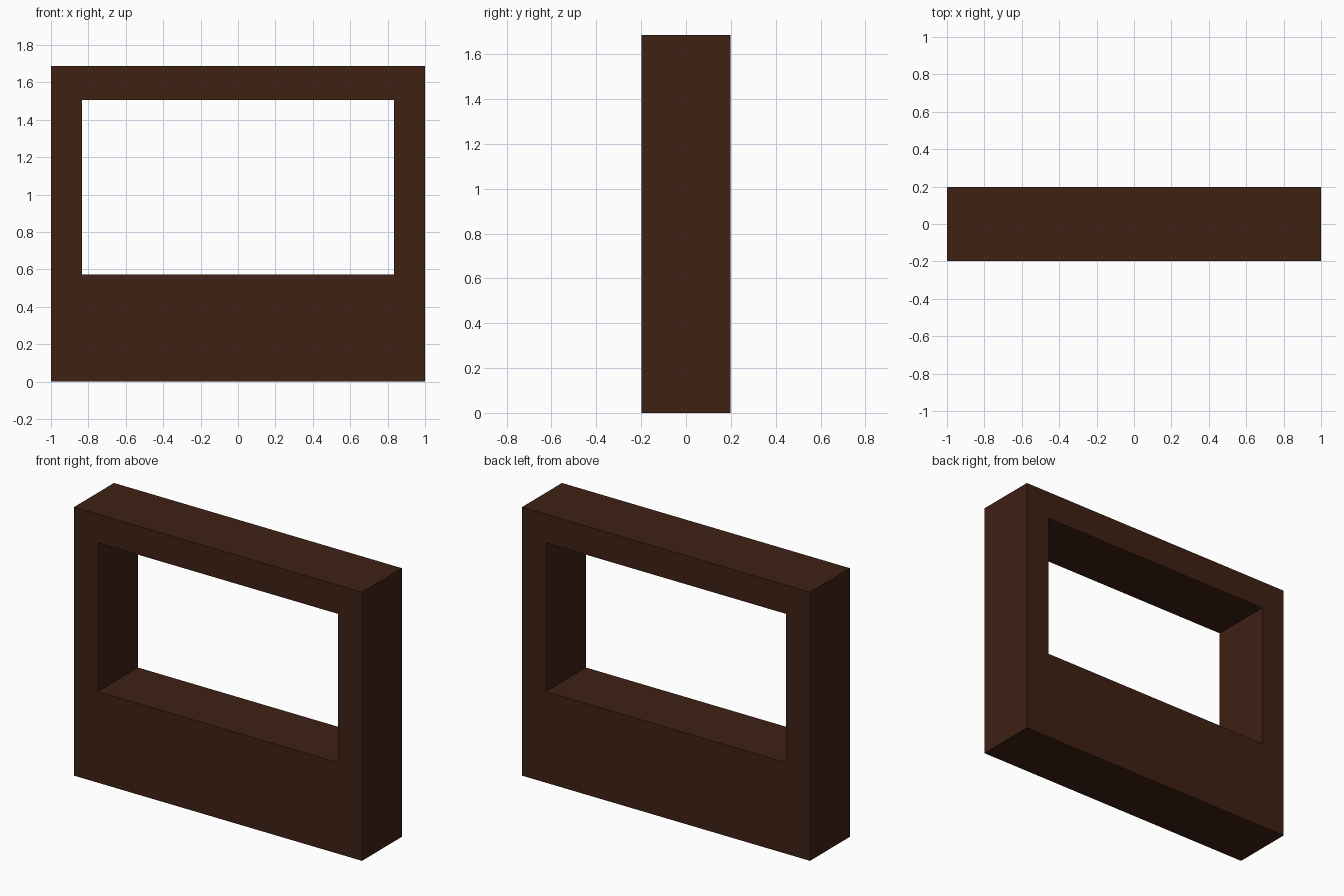
import bpy
import bmesh

if "Cube" in bpy.data.objects:
    bpy.data.objects.remove(bpy.data.objects["Cube"])

DEPTH = 0.198  # half thickness


def rectangle(x, z0, z1):
    return [(-x, z0), (x, z0), (x, z1), (-x, z1)]


outer = rectangle(1.0, 0.0, 1.686)
inner = rectangle(0.834, 0.572, 1.506)

# Frame: four rectangular rings, each joined to the next around the opening
bm = bmesh.new()
rings = [[bm.verts.new((x, y, z)) for x, z in outline]
         for outline, y in ((outer, -DEPTH), (outer, DEPTH),
                            (inner, DEPTH), (inner, -DEPTH))]
for r in range(4):
    a, b = rings[r], rings[(r + 1) % 4]
    for i in range(4):
        j = (i + 1) % 4
        bm.faces.new((a[i], a[j], b[j], b[i]))
bmesh.ops.recalc_face_normals(bm, faces=bm.faces)

mesh = bpy.data.meshes.new("window_frame")
bm.to_mesh(mesh)
bm.free()
frame = bpy.data.objects.new("window_frame", mesh)
bpy.context.collection.objects.link(frame)

# Dark brown wood
wood = bpy.data.materials.new("dark_wood")
wood.diffuse_color = (0.05, 0.015, 0.007, 1.0)
wood.use_nodes = True
wood.node_tree.nodes["Principled BSDF"].inputs["Base Color"].default_value = wood.diffuse_color
mesh.materials.append(wood)
